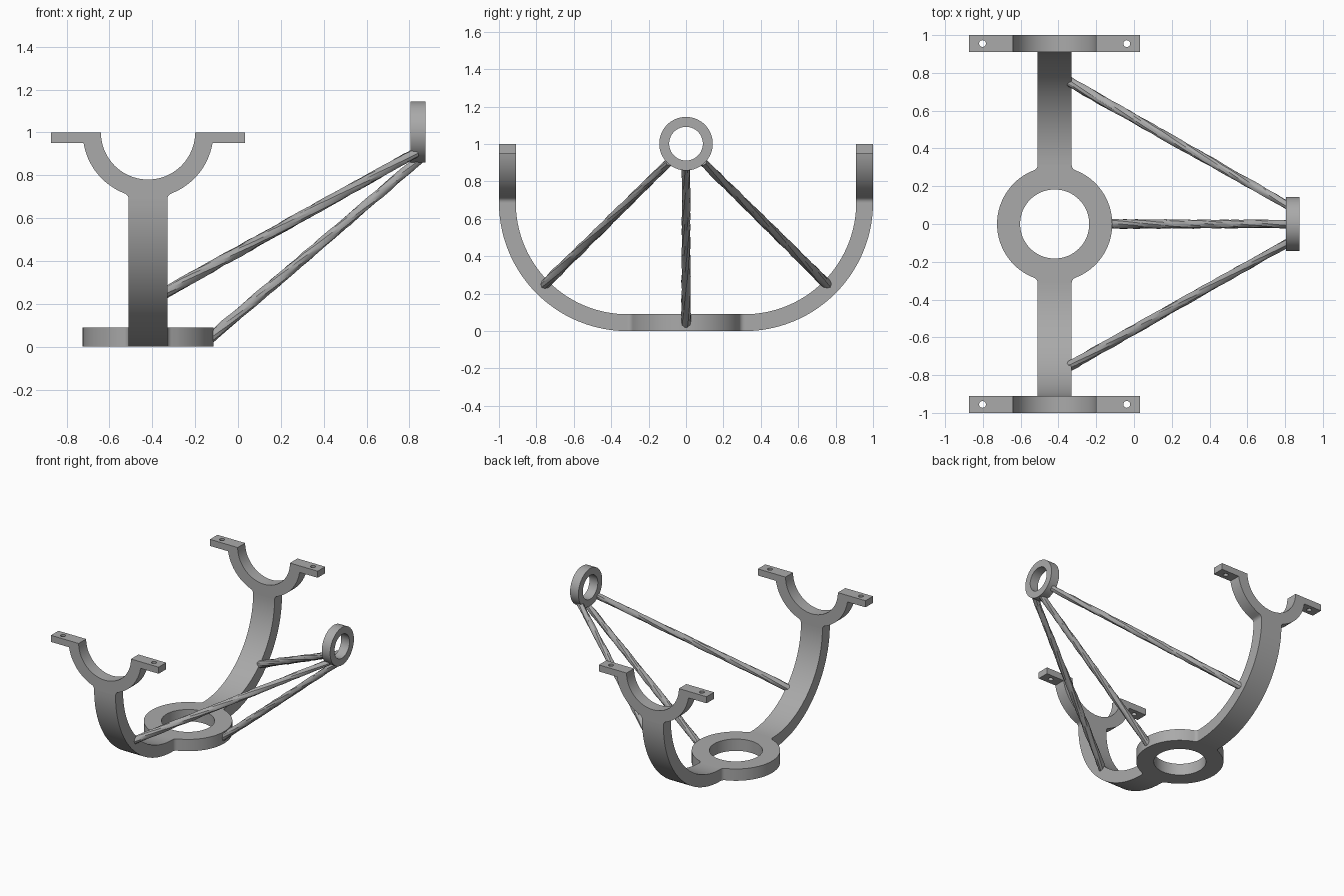
import bpy, bmesh, math, random
from mathutils import Matrix, Vector

if "Cube" in bpy.data.objects:
    bpy.data.objects.remove(bpy.data.objects["Cube"])

random.seed(4)
CX = -0.42                      # shared x centre of base ring, arms and saddles
T = 0.09                        # common thickness
R, W, F = 0.305, 0.09, 0.03     # ring radius, half arm width, neck fillet
H = math.sqrt((R + F) ** 2 - (W + F) ** 2)   # distance at which the neck ends

grey = bpy.data.materials.new("grey_plastic")
grey.diffuse_color = (0.40, 0.40, 0.40, 1)
grey.use_nodes = True
grey.node_tree.nodes["Principled BSDF"].inputs["Base Color"].default_value = grey.diffuse_color


def arc(cx, cy, r, a0, a1, n):
    return [(cx + r * math.cos(a0 + (a1 - a0) * i / n),
             cy + r * math.sin(a0 + (a1 - a0) * i / n)) for i in range(n + 1)]


def circle(r, n=64):
    return arc(0, 0, r, 0, 2 * math.pi, n)[:-1]


def finish(ob):
    bpy.ops.object.select_all(action='DESELECT')
    ob.select_set(True)
    bpy.context.view_layer.objects.active = ob
    bpy.ops.object.shade_smooth_by_angle(angle=math.radians(30))


def plate(name, loops, depth, mat):
    """Flat profile (further loops are holes) extruded evenly to both sides."""
    cu = bpy.data.curves.new(name, 'CURVE')
    cu.dimensions, cu.fill_mode, cu.extrude = '2D', 'BOTH', depth / 2
    for pts in loops:
        sp = cu.splines.new('POLY')
        sp.points.add(len(pts) - 1)
        for p, (u, v) in zip(sp.points, pts):
            p.co = (u, v, 0, 1)
        sp.use_cyclic_u = True
    ob = bpy.data.objects.new(name, cu)
    bpy.context.collection.objects.link(ob)
    bpy.ops.object.select_all(action='DESELECT')
    ob.select_set(True)
    bpy.context.view_layer.objects.active = ob
    bpy.ops.object.convert(target='MESH')
    ob = bpy.context.object
    bm = bmesh.new()
    bm.from_mesh(ob.data)
    bmesh.ops.remove_doubles(bm, verts=bm.verts, dist=1e-5)
    bm.transform(mat)
    bmesh.ops.recalc_face_normals(bm, faces=bm.faces)
    bm.to_mesh(ob.data)
    bm.free()
    ob.data.materials.clear()
    ob.data.materials.append(grey)
    finish(ob)
    return ob


def neck_quarter(start):
    """Ring outline from a start angle, blending by a fillet into the arm."""
    tangent = math.atan2(H, W + F)
    return (arc(0, 0, R, start, tangent, 16)
            + arc(W + F, H, F, tangent + math.pi, math.pi, 6)[1:])


def mirror_u(pts):
    return [(-u, v) for u, v in reversed(pts)]


# Profile plane facing x: u along y, v along z
FACE_X = Matrix(((0, 0, 1, 0), (1, 0, 0, 0), (0, 1, 0, 0), (0, 0, 0, 1)))

# Base ring with a filleted neck front and back
half = neck_quarter(0)
half = half + mirror_u(half)
outline = half + [(-u, -v) for u, v in half[1:-1]]
plate("base_ring", [outline, circle(0.183)], T,
      Matrix.Translation((CX, 0, T / 2)))

# Half-round saddle profile with bolt tabs (v points down)
right = [(0.22, 0), (0.453, 0), (0.453, 0.05)] + neck_quarter(math.asin(0.05 / R))
saddle = right + mirror_u(right) + arc(0, 0, 0.22, math.pi, 0, 40)[1:-1]

for s, side in ((-1, "front"), (1, "back")):
    # Curved arm from base ring up to saddle
    prof = (arc(H, 1 - H, 1 - H, -math.pi / 2, 0, 40)
            + arc(H, 1 - H, 1 - H - T, 0, -math.pi / 2, 40))
    plate(side + "_arm", [[(s * u, v) for u, v in prof]], 2 * W,
          Matrix.Translation((CX, 0, 0)) @ FACE_X)

    # Saddle with a drilled hole in each tab
    y = s * (1 - T / 2)
    ob = plate(side + "_saddle", [saddle], T,
               Matrix.Translation((CX, y, 1)) @ Matrix.Rotation(-math.pi / 2, 4, 'X'))
    for k in (-1, 1):
        cut = plate(side + "_hole_cutter", [circle(0.018, 20)], 0.2,
                    Matrix.Translation((CX + k * 0.382, y, 0.97)))
        mod = ob.modifiers.new("bolt_hole", 'BOOLEAN')
        mod.operation, mod.solver, mod.object = 'DIFFERENCE', 'EXACT', cut
        bpy.context.view_layer.objects.active = ob
        bpy.ops.object.modifier_apply(modifier=mod.name)
        bpy.data.objects.remove(cut)
    finish(ob)

# Small upright ring
plate("eye_ring", [circle(0.143), circle(0.09)], 0.07,
      Matrix.Translation((0.84, 0, 1.002)) @ FACE_X)


def strut(name, a, b, ra, rb, sides=10, steps=26):
    """Slightly knobbly tapered rod."""
    a, b = Vector(a), Vector(b)
    rot = (b - a).to_track_quat('Z', 'Y')
    bm = bmesh.new()
    rings = []
    for i in range(steps + 1):
        t = i / steps
        ring = []
        for j in range(sides):
            ang = 2 * math.pi * j / sides + 0.15 * i
            r = (ra + (rb - ra) * t) * random.uniform(0.9, 1.08)
            ring.append(bm.verts.new(a.lerp(b, t) + rot @ Vector(
                (r * math.cos(ang), r * math.sin(ang), 0))))
        rings.append(ring)
    for lo, hi in zip(rings, rings[1:]):
        for j in range(sides):
            k = (j + 1) % sides
            bm.faces.new((lo[j], lo[k], hi[k], hi[j]))
    bm.faces.new(rings[0][::-1])
    bm.faces.new(rings[-1])
    me = bpy.data.meshes.new(name)
    bm.to_mesh(me)
    bm.free()
    me.materials.append(grey)
    ob = bpy.data.objects.new(name, me)
    bpy.context.collection.objects.link(ob)
    finish(ob)


# Three struts carrying the small ring
for s, side in ((-1, "front"), (1, "back")):
    strut(side + "_strut", (-0.355, s * 0.76, 0.245), (0.83, s * 0.09, 0.905), 0.027, 0.022)
strut("middle_strut", (-0.135, 0, 0.035), (0.85, 0, 0.877), 0.026, 0.022)
